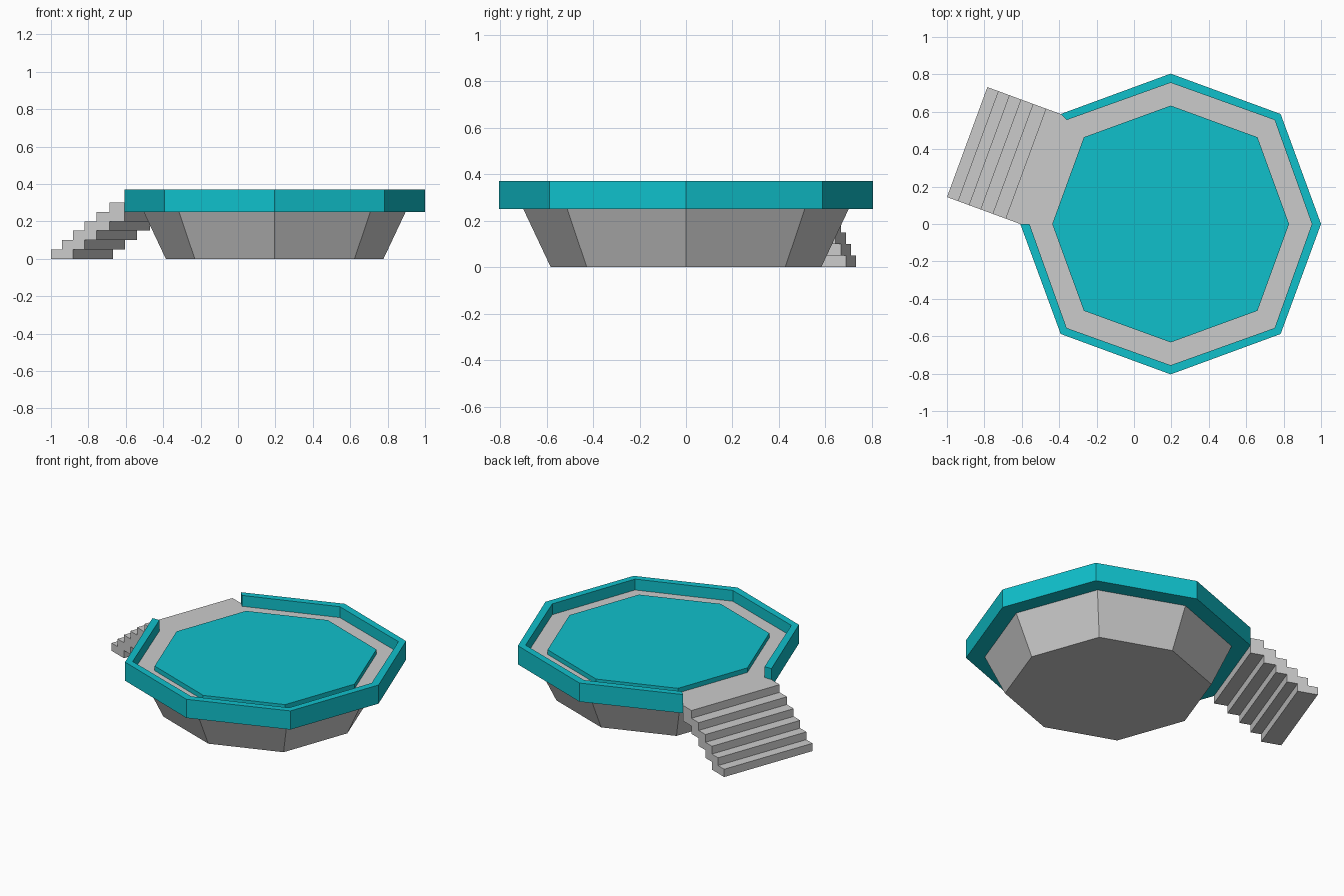
import bpy
from mathutils import Vector

if "Cube" in bpy.data.objects:
    bpy.data.objects.remove(bpy.data.objects["Cube"])

CX = 0.196  # centre of the octagon

teal = bpy.data.materials.new("teal")
teal.diffuse_color = (0.005, 0.53, 0.6, 1)
teal.use_nodes = True
teal.node_tree.nodes["Principled BSDF"].inputs["Base Color"].default_value = teal.diffuse_color


def make(name, verts, faces, mat=None):
    me = bpy.data.meshes.new(name)
    me.from_pydata([tuple(v) for v in verts], [], faces)
    me.update()
    ob = bpy.data.objects.new(name, me)
    bpy.context.collection.objects.link(ob)
    if mat:
        me.materials.append(mat)
    return ob


def octagon(axis, diag):
    """Eight points: 'axis' on the x/y axes, 'diag' offset in x and y between."""
    a, d = axis, diag
    pts = [(a, 0), (d, d), (0, a), (-d, d), (-a, 0), (-d, -d), (0, -a), (d, -d)]
    return [Vector((x + CX, y)) for x, y in pts]


def loft(name, low, z0, high, z1, mat=None):
    """Closed solid between two outlines running counter-clockwise."""
    n = len(low)
    verts = [(p.x, p.y, z0) for p in low] + [(p.x, p.y, z1) for p in high]
    faces = [(i, (i + 1) % n, n + (i + 1) % n, n + i) for i in range(n)]
    faces += [tuple(reversed(range(n))), tuple(range(n, 2 * n))]
    return make(name, verts, faces, mat)


outer = octagon(0.804, 0.588)
inner = octagon(0.755, 0.556)

# Tapered base
loft("base", octagon(0.582, 0.427), 0, octagon(0.70, 0.511), 0.25)

# Deck reaching the outer edge only at the entrance side
floor = inner[:4] + [outer[3], outer[4]] + inner[4:]
loft("deck_underside", floor, 0.25, floor, 0.28, teal)
loft("deck", floor, 0.28, floor, 0.30)

# Raised centre pad
pad = octagon(0.633, 0.464)
loft("centre_pad", pad, 0.30, pad, 0.33, teal)

# Surrounding wall, mitred, open on the entrance side
Z0, Z1 = 0.25, 0.37
verts = []
order = [(4 + k) % 8 for k in range(8)]
for i in order:
    o, n = outer[i], inner[i]
    verts += [(o.x, o.y, Z0), (o.x, o.y, Z1), (n.x, n.y, Z1), (n.x, n.y, Z0)]
faces = []
for k in range(7):
    a, b = 4 * k, 4 * k + 4
    for j in range(4):
        m = (j + 1) % 4
        faces.append((a + j, b + j, b + m, a + m))
faces += [(0, 1, 2, 3), (31, 30, 29, 28)]
make("wall", verts, faces, teal)

# Floating stairs: overlapping treads in one stepped profile, extruded along the edge
start, end = outer[4], outer[3]
along = (end - start).normalized()
out = Vector((-along.y, along.x))
xs = [-1.0, -0.942, -0.883, -0.821, -0.756, -0.687, -0.608]
dist = [(x + 0.608) / out.x for x in xs]
RISE = 0.05
upper, lower = [], []
for i in range(6):
    upper += [(dist[i], i * RISE), (dist[i], (i + 1) * RISE)]
    if i < 5:
        lower += [(dist[i + 2], i * RISE), (dist[i + 2], (i + 1) * RISE)]
profile = upper + [(0, 6 * RISE)] + lower[:-1][::-1]
n = len(profile)
verts = []
for p in (start, end):
    for d, z in profile:
        q = p + out * d
        verts.append((q.x, q.y, z))
faces = [(i, n + i, n + (i + 1) % n, (i + 1) % n) for i in range(n)]
faces += [tuple(range(n)), tuple(reversed(range(n, 2 * n)))]
stairs = make("stairs", verts, faces)

# Consistent outward normals
import bmesh
for ob in bpy.context.collection.objects:
    bm = bmesh.new()
    bm.from_mesh(ob.data)
    bmesh.ops.recalc_face_normals(bm, faces=bm.faces)
    bm.to_mesh(ob.data)
    bm.free()
